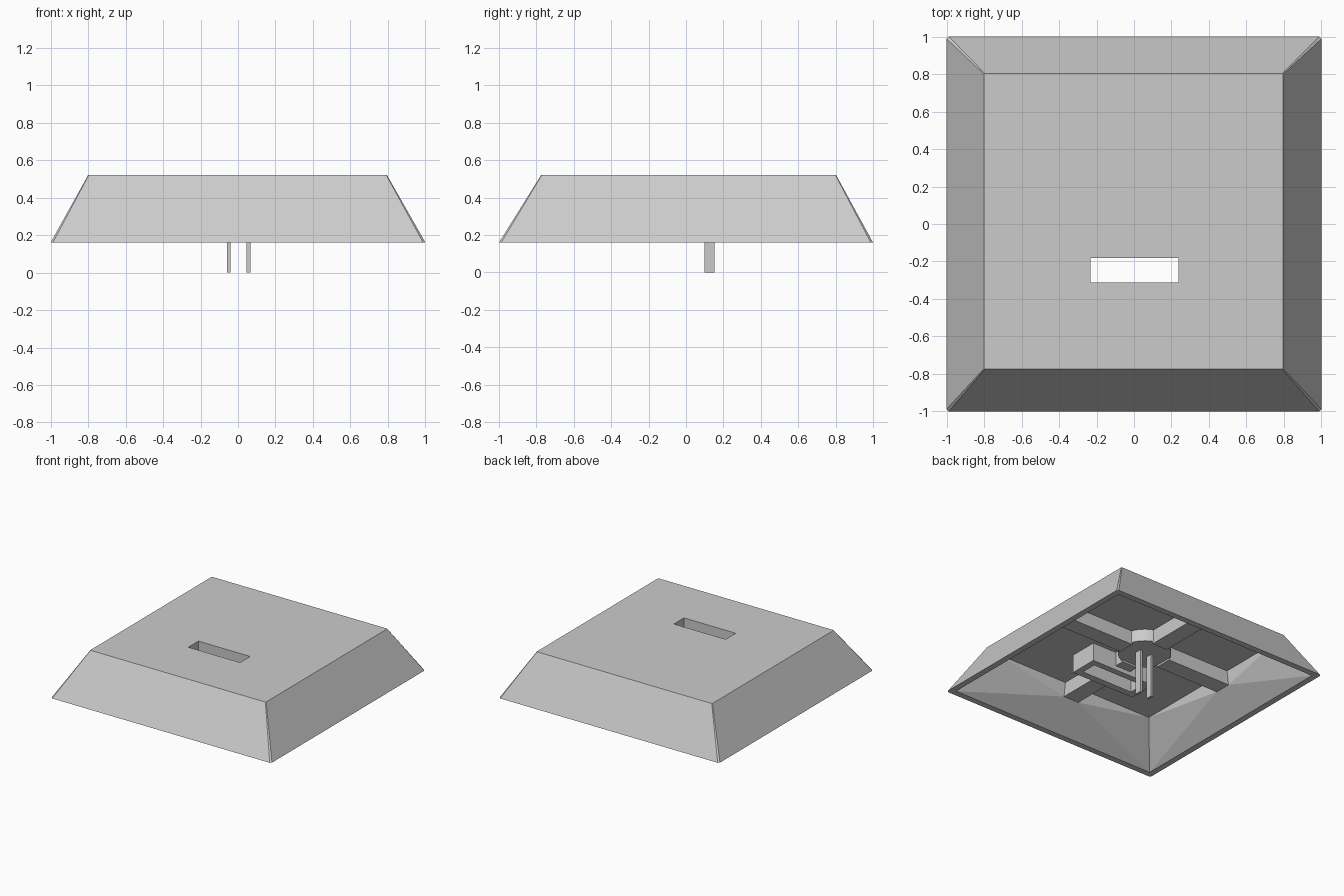
import bpy
import bmesh
from math import radians
from mathutils import Matrix

if "Cube" in bpy.data.objects:
    bpy.data.objects.remove(bpy.data.objects["Cube"], do_unlink=True)

# One plain grey plastic
grey = bpy.data.materials.new("grey_plastic")
grey.use_nodes = True
grey.diffuse_color = (0.6, 0.6, 0.6, 1)
grey.node_tree.nodes["Principled BSDF"].inputs["Base Color"].default_value = (0.6, 0.6, 0.6, 1)


def finish(name, bm):
    bmesh.ops.recalc_face_normals(bm, faces=bm.faces)
    mesh = bpy.data.meshes.new(name)
    bm.to_mesh(mesh)
    bm.free()
    mesh.materials.append(grey)
    obj = bpy.data.objects.new(name, mesh)
    bpy.context.scene.collection.objects.link(obj)
    return obj


def hull(name, points):
    """Convex solid around a few points."""
    bm = bmesh.new()
    for p in points:
        bm.verts.new(p)
    bmesh.ops.convex_hull(bm, input=bm.verts)
    bmesh.ops.dissolve_limit(bm, angle_limit=radians(0.5), verts=bm.verts, edges=bm.edges)
    return finish(name, bm)


def ring(x0, x1, y0, y1, z, c=0.0):
    """Rectangle outline at height z, corners cut by c."""
    if not c:
        return [(x, y, z) for x in (x0, x1) for y in (y0, y1)]
    pts = []
    for x, sx in ((x0, c), (x1, -c)):
        for y, sy in ((y0, c), (y1, -c)):
            pts += [(x + sx, y, z), (x, y + sy, z)]
    return pts


def box(name, x0, x1, y0, y1, z0, z1):
    return hull(name, ring(x0, x1, y0, y1, z0) + ring(x0, x1, y0, y1, z1))


def cut(obj, cutter):
    mod = obj.modifiers.new("cut", "BOOLEAN")
    mod.operation = "DIFFERENCE"
    mod.solver = "EXACT"
    mod.object = cutter
    bpy.context.view_layer.update()
    graph = bpy.context.evaluated_depsgraph_get()
    mesh = bpy.data.meshes.new_from_object(obj.evaluated_get(graph))
    obj.modifiers.clear()
    obj.data = mesh


BASE, TOP, CEIL = 0.16, 0.52, 0.46
RIB_Z, RIB = 0.345, 0.07
STEM_Y = 0.125
BURIED = CEIL + 0.02

# Tapered shell with a tapered cavity below
shell = hull("cap_shell", ring(-1, 1, -1, 1, BASE, 0.012)
             + ring(-0.8, 0.795, -0.775, 0.803, TOP, 0.004))
cavity = hull("cavity_cutter", ring(-0.99, 0.99, -0.996, 0.99, BASE - 0.06)
              + ring(-0.75, 0.75, -0.72, 0.75, CEIL))
slot = box("slot_cutter", -0.232, 0.238, -0.313, -0.182, 0.1, 0.7)
cut(shell, cavity)
cut(shell, slot)

# Slot frame hanging under the top
frame = box("slot_frame", -0.29, 0.29, -0.37, -0.13, 0.31, BURIED)
cut(frame, slot)
for helper in (cavity, slot):
    bpy.data.objects.remove(helper, do_unlink=True)

# Stem boss and its two prongs
bm = bmesh.new()
bmesh.ops.create_cone(bm, cap_ends=True, segments=48, radius1=0.2, radius2=0.2,
                      depth=BURIED - 0.36,
                      matrix=Matrix.Translation((0, STEM_Y, (BURIED + 0.36) / 2)))
# Keep the boss clear of the slot
bmesh.ops.translate(bm, verts=bm.verts, vec=(0, 0, 0))
boss = finish("stem_boss", bm)
bpy.ops.object.select_all(action="DESELECT")
boss.select_set(True)
bpy.context.view_layer.objects.active = boss
bpy.ops.object.shade_smooth_by_angle(angle=radians(30))
for name, x in (("right_prong", -0.05), ("left_prong", 0.056)):
    box(name, x - 0.01, x + 0.01, 0.098, 0.152, 0, 0.42)

# Cross ribs from the boss and frame out to the walls
y0, y1 = STEM_Y - RIB, STEM_Y + RIB
box("right_rib", -0.77, -0.18, y0, y1, RIB_Z, BURIED)
box("left_rib", 0.18, 0.77, y0, y1, RIB_Z, BURIED)
box("front_rib", -RIB, RIB, -0.74, -0.36, RIB_Z, BURIED)
box("middle_rib", -RIB, RIB, -0.14, -0.05, RIB_Z, BURIED)
box("back_rib", -RIB, RIB, 0.3, 0.77, RIB_Z, BURIED)

# Wall gussets, sweeping from the rim corners up to each rib end
for s, name in ((-1, "front"), (1, "back")):
    c, p = (0.72, 0.735) if s < 0 else (0.75, 0.765)
    hull(name + "_gusset", [q for t in (-1, 1) for q in (
        (0.95 * t, 0.95 * s, BASE), (0.75 * t, c * s, CEIL), (RIB * t, p * s, RIB_Z))])
for s, name in ((-1, "right"), (1, "left")):
    hull(name + "_gusset", [q for t, c, y in ((-1, -0.72, y0), (1, 0.75, y1)) for q in (
        (0.95 * s, 0.95 * t, BASE), (0.75 * s, c, CEIL), (0.765 * s, y, RIB_Z))])
